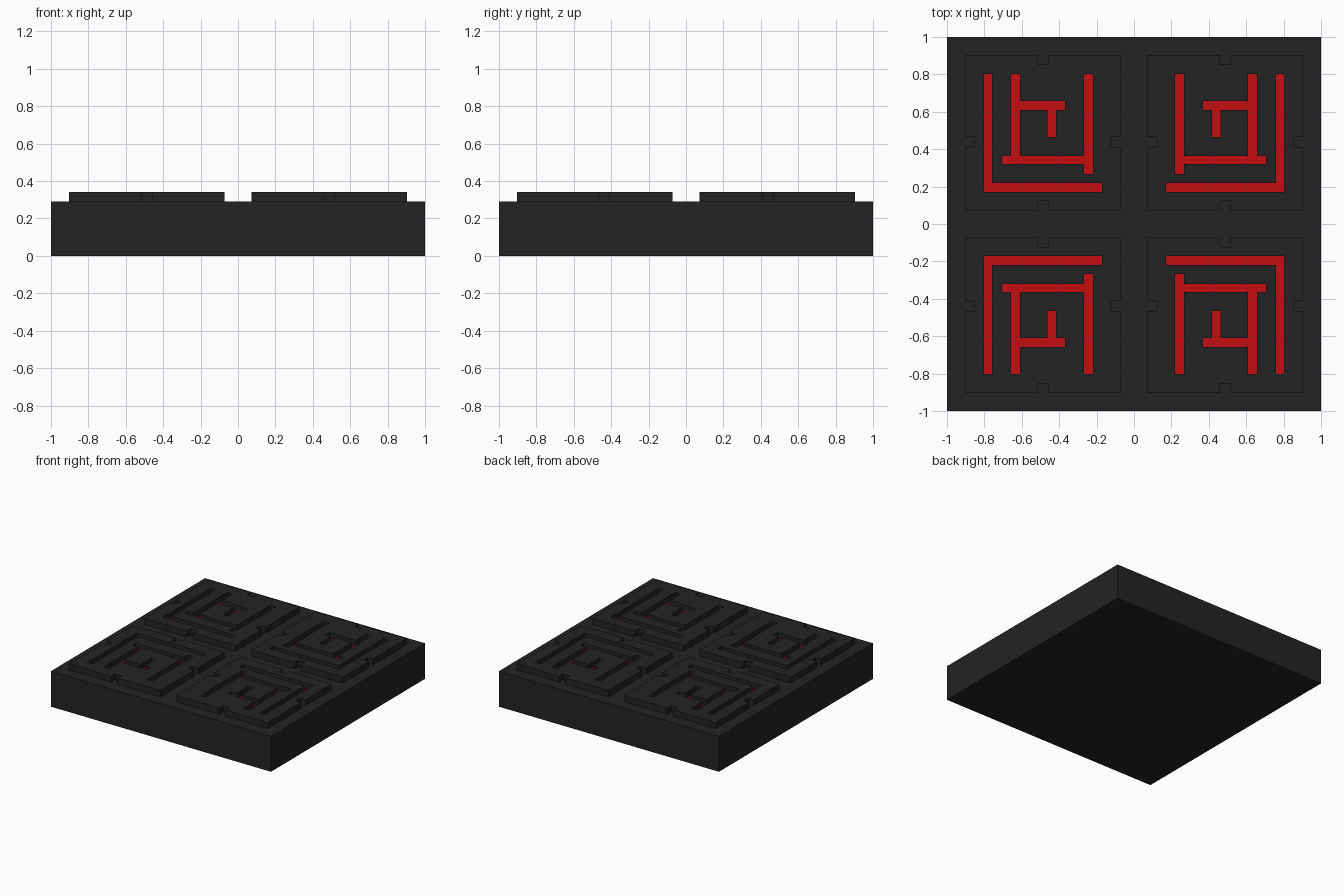
import bpy
import bmesh

cube = bpy.data.objects.get("Cube")
if cube:
    bpy.data.objects.remove(cube, do_unlink=True)

BASE_TOP = 0.292
PLATE_TOP = 0.342


def material(name, rgb):
    mat = bpy.data.materials.new(name)
    mat.use_nodes = True
    mat.diffuse_color = (*rgb, 1)
    bsdf = mat.node_tree.nodes["Principled BSDF"]
    bsdf.inputs["Base Color"].default_value = (*rgb, 1)
    return mat


black = material("charcoal black", (0.017, 0.017, 0.017))
red = material("deep red", (0.56, 0.004, 0.005))

# All rectangles are x0, x1, y0, y1 in the back left quarter
PLATE = (0.073, 0.903, 0.073, 0.903)
NOTCHES = [
    (0.461, 0.517, 0.073, 0.123), (0.461, 0.517, 0.853, 0.903),
    (0.073, 0.125, 0.413, 0.464), (0.853, 0.903, 0.413, 0.464),
]
GROOVES = [
    (0.759, 0.802, 0.171, 0.802),  # outer upright
    (0.171, 0.802, 0.171, 0.219),  # outer bar
    (0.610, 0.658, 0.321, 0.802),  # middle upright
    (0.219, 0.706, 0.321, 0.364),  # middle bar
    (0.219, 0.267, 0.267, 0.802),  # inner upright
    (0.369, 0.610, 0.610, 0.658),  # short bar
    (0.417, 0.463, 0.465, 0.610),  # short stem
]


def inside(x, y, rects):
    return any(a < x < b and c < y < d for a, b, c, d in rects)


def quarter_object(name, z, keep, mat, thickness=0.0):
    """Flat sheet of the cells that pass keep(), thickened and mirrored to all quarters."""
    rects = [PLATE] + NOTCHES + GROOVES
    xs = sorted({v for r in rects for v in r[:2]})
    ys = sorted({v for r in rects for v in r[2:]})
    bm = bmesh.new()
    for x0, x1 in zip(xs, xs[1:]):
        for y0, y1 in zip(ys, ys[1:]):
            if keep((x0 + x1) / 2, (y0 + y1) / 2):
                corners = ((x0, y0), (x1, y0), (x1, y1), (x0, y1))
                bm.faces.new([bm.verts.new((x, y, z)) for x, y in corners])
    bmesh.ops.remove_doubles(bm, verts=bm.verts, dist=0.0005)
    mesh = bpy.data.meshes.new(name)
    bm.to_mesh(mesh)
    bm.free()
    mesh.materials.append(mat)
    obj = bpy.data.objects.new(name, mesh)
    bpy.context.collection.objects.link(obj)
    if thickness:
        solid = obj.modifiers.new("Thickness", 'SOLIDIFY')
        solid.thickness = thickness
        solid.offset = 1
    mirror = obj.modifiers.new("Four quarters", 'MIRROR')
    mirror.use_axis = (True, True, False)
    return obj


# Square base slab
bpy.ops.mesh.primitive_cube_add(size=1, location=(0, 0, BASE_TOP / 2))
base = bpy.context.object
base.name = "base_slab"
base.scale = (2, 2, BASE_TOP)
bpy.ops.object.transform_apply(location=False, rotation=False, scale=True)
base.data.materials.append(black)

# Four raised plates with edge notches and maze grooves cut through
quarter_object("maze_plates", BASE_TOP,
               lambda x, y: not inside(x, y, NOTCHES + GROOVES),
               black, PLATE_TOP - BASE_TOP)

# Red floors of the grooves
quarter_object("groove_floors", BASE_TOP + 0.002,
               lambda x, y: inside(x, y, GROOVES), red)
